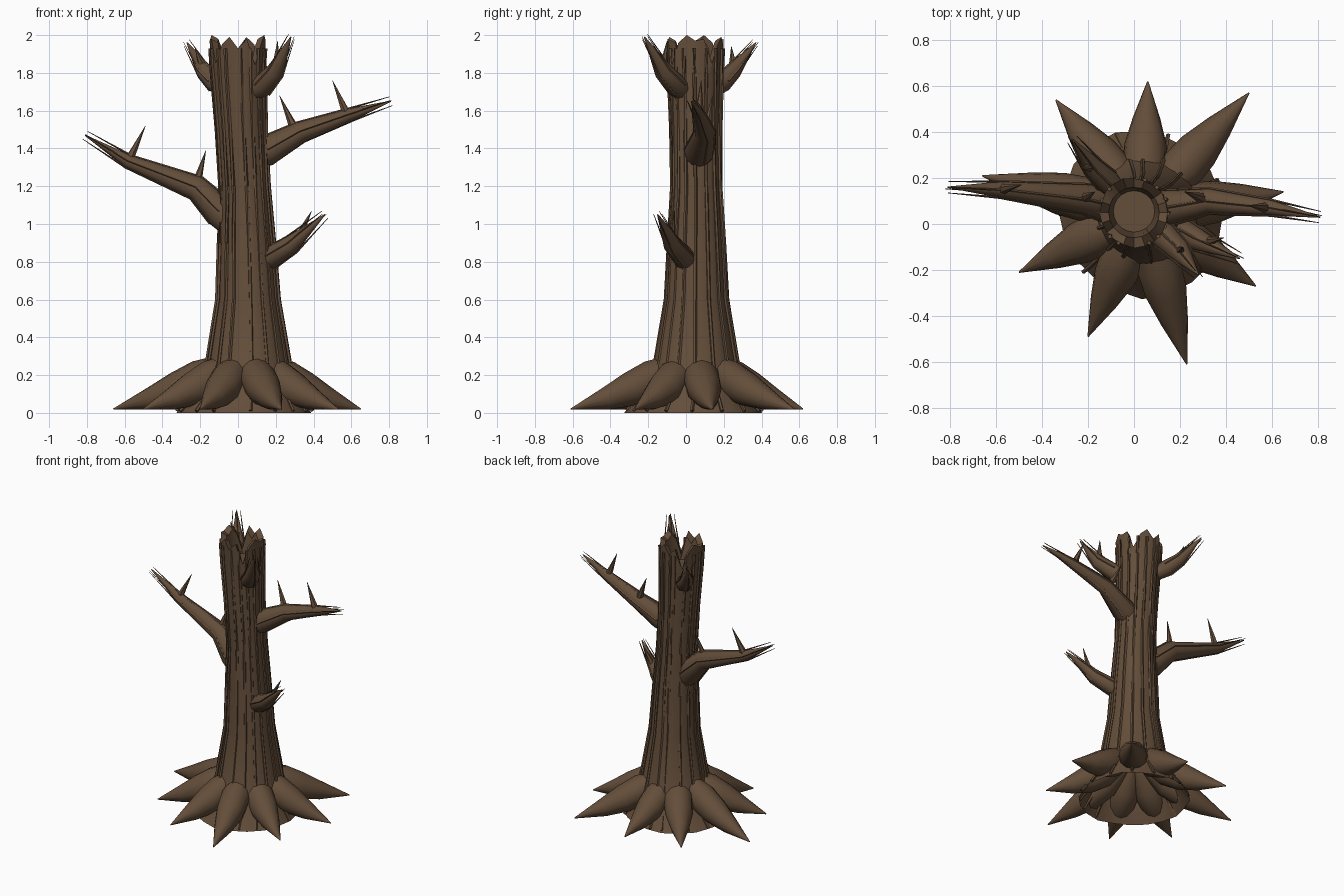
import bpy, bmesh, math, random
from mathutils import Vector

if "Cube" in bpy.data.objects:
    bpy.data.objects.remove(bpy.data.objects["Cube"])

random.seed(4)
bark = bpy.data.materials.new("bark")
bark.diffuse_color = (0.125, 0.075, 0.042, 1)
bark.use_nodes = True
bark.node_tree.nodes["Principled BSDF"].inputs["Base Color"].default_value = bark.diffuse_color


def finish(name, bm, angle=40):
    bmesh.ops.recalc_face_normals(bm, faces=bm.faces)
    me = bpy.data.meshes.new(name)
    bm.to_mesh(me)
    bm.free()
    ob = bpy.data.objects.new(name, me)
    bpy.context.collection.objects.link(ob)
    me.materials.append(bark)
    bpy.ops.object.select_all(action='DESELECT')
    bpy.context.view_layer.objects.active = ob
    ob.select_set(True)
    bpy.ops.object.shade_smooth_by_angle(angle=math.radians(angle))
    return ob


def bridge(bm, a, b):
    n = len(a)
    for i in range(n):
        bm.faces.new((a[i], a[(i + 1) % n], b[(i + 1) % n], b[i]))


def frames(pts):
    # tangent-aligned side and up vectors at each path point
    out = []
    for i in range(len(pts)):
        t = (pts[min(i + 1, len(pts) - 1)] - pts[max(i - 1, 0)]).normalized()
        side = t.cross(Vector((0, 0, 1)))
        side = side.normalized() if side.length > 1e-3 else Vector((1, 0, 0))
        out.append((side, side.cross(t)))
    return out


def sweep(bm, pts, radii, sides):
    pts = [Vector(p) for p in pts]
    rings = []
    for p, r, (s, u) in zip(pts, radii, frames(pts)):
        rings.append([bm.verts.new(p + r * (math.cos(a) * s + math.sin(a) * u))
                      for a in (2 * math.pi * k / sides for k in range(sides))])
    for a, b in zip(rings, rings[1:]):
        bridge(bm, a, b)
    bm.faces.new(rings[0])
    bm.faces.new(rings[-1])


# Trunk: z, centre x, centre y, radius
PROFILE = [(0, .035, .045, .36), (.1, .045, .05, .29), (.26, .055, .055, .222),
           (.6, .053, .055, .165), (.9, .045, .055, .148), (1.2, .035, .055, .13),
           (1.5, .018, .052, .132), (1.8, .003, .05, .143)]
N = 20
RIM = [1.97, 1.98, 1.85, 1.95, 1.99, 1.93, 1.98, 1.84, 1.96, 2.0]
bm = bmesh.new()
rib = [random.uniform(.96, 1.04) for _ in range(N)]


def ring(cx, cy, r, heights, ribs):
    return [bm.verts.new((cx + r * ribs[k] * math.cos(2 * math.pi * k / N),
                          cy + r * ribs[k] * math.sin(2 * math.pi * k / N), heights[k]))
            for k in range(N)]


rim = [RIM[k % 10] for k in range(N)]
flat = [1] * N
rings = [ring(cx, cy, r, [z] * N, rib) for z, cx, cy, r in PROFILE]
rings.append(ring(0, .05, .15, rim, rib))                       # splintered outer rim
rings.append(ring(0, .05, .11, [h - .02 for h in rim], flat))   # inner rim
rings.append(ring(0, .055, .09, [1.8] * N, flat))               # hollow floor
for a, b in zip(rings, rings[1:]):
    bridge(bm, a, b)
bm.faces.new(rings[-1])
finish("trunk", bm, 30)

# Thin bark ridges running up the trunk
bm = bmesh.new()
for k in range(16):
    a = 2 * math.pi * (k + random.uniform(-.25, .25)) / 16
    pts = [(cx + r * math.cos(a), cy + r * math.sin(a), max(z, .01)) for z, cx, cy, r in PROFILE]
    pts.append((.148 * math.cos(a), .05 + .148 * math.sin(a), 1.93))
    sweep(bm, pts, [.01] * len(pts), 5)
finish("trunk_bark_ridges", bm)

# Roots, fanned around the base
TIPS = [(.65, .14), (.50, .57), (.06, .62), (-.34, .54), (-.66, .21),
        (-.50, -.21), (-.20, -.49), (.23, -.61), (.53, -.27)]
for i, (x, y) in enumerate(TIPS):
    c = Vector((.04, .05, 0))
    d = Vector((x, y, 0)) - c
    L = d.length
    d.normalize()
    pts = [c + d * f * L + Vector((0, 0, z))
           for f, z in ((.12, .27), (.34, .185), (.52, .125), (.72, .075), (1, .02))]
    bm = bmesh.new()
    sweep(bm, pts, (.05, .098, .092, .06, .003), 12)
    finish("root_%d" % (i + 1), bm)

# Branches: path, radii, twigs (base, tip)
BRANCHES = {
    "left_branch": (
        [(.0, .06, .97), (-.09, .08, 1.06), (-.22, .11, 1.19), (-.58, .15, 1.33), (-.81, .16, 1.47)],
        (.07, .085, .066, .036, .003),
        [((-.22, .11, 1.21), (-.17, .14, 1.39)), ((-.58, .15, 1.33), (-.49, .17, 1.52))]),
    "right_branch": (
        [(.04, .06, 1.34), (.15, .07, 1.385), (.33, .1, 1.485), (.6, .07, 1.58), (.81, .03, 1.65)],
        (.065, .08, .056, .034, .003),
        [((.30, .11, 1.5), (.22, .14, 1.68)), ((.58, .07, 1.57), (.50, .08, 1.76))]),
    "low_branch": (
        [(.1, .03, .79), (.17, -.01, .82), (.28, -.07, .89), (.46, -.15, 1.05)],
        (.045, .06, .05, .003),
        [((.31, -.08, .91), (.39, -.06, 1.07))]),
    "upper_front_branch": (
        [(.06, .0, 1.69), (.13, -.05, 1.73), (.2, -.12, 1.81), (.28, -.22, 1.99)],
        (.045, .06, .05, .003),
        [((.2, -.12, 1.82), (.21, -.1, 1.97))]),
    "upper_back_branch": (
        [(-.06, .13, 1.7), (-.12, .19, 1.75), (-.18, .25, 1.81), (-.27, .37, 1.96)],
        (.04, .055, .045, .003),
        [((-.18, .25, 1.82), (-.23, .24, 1.94))]),
}
for name, (pts, radii, twigs) in BRANCHES.items():
    bm = bmesh.new()
    sweep(bm, pts, radii, 12)
    finish(name, bm)
    bm = bmesh.new()
    for a, b in twigs:
        sweep(bm, [a, b], (.026, .001), 6)
    finish(name + "_twigs", bm)
    # Bark slivers that run past the branch surface at its tip
    bm = bmesh.new()
    vp = [Vector(p) for p in pts]
    fr = frames(vp)
    for a in (.15, 1.6, 3.0, 4.4):
        line = [p + max(r * .99, .025) * (math.cos(a) * s + math.sin(a) * u)
                for p, r, (s, u) in zip(vp, radii, fr)]
        sweep(bm, line[1:], [.006] * (len(line) - 2) + [.0015], 4)
    finish(name + "_bark_slivers", bm)
